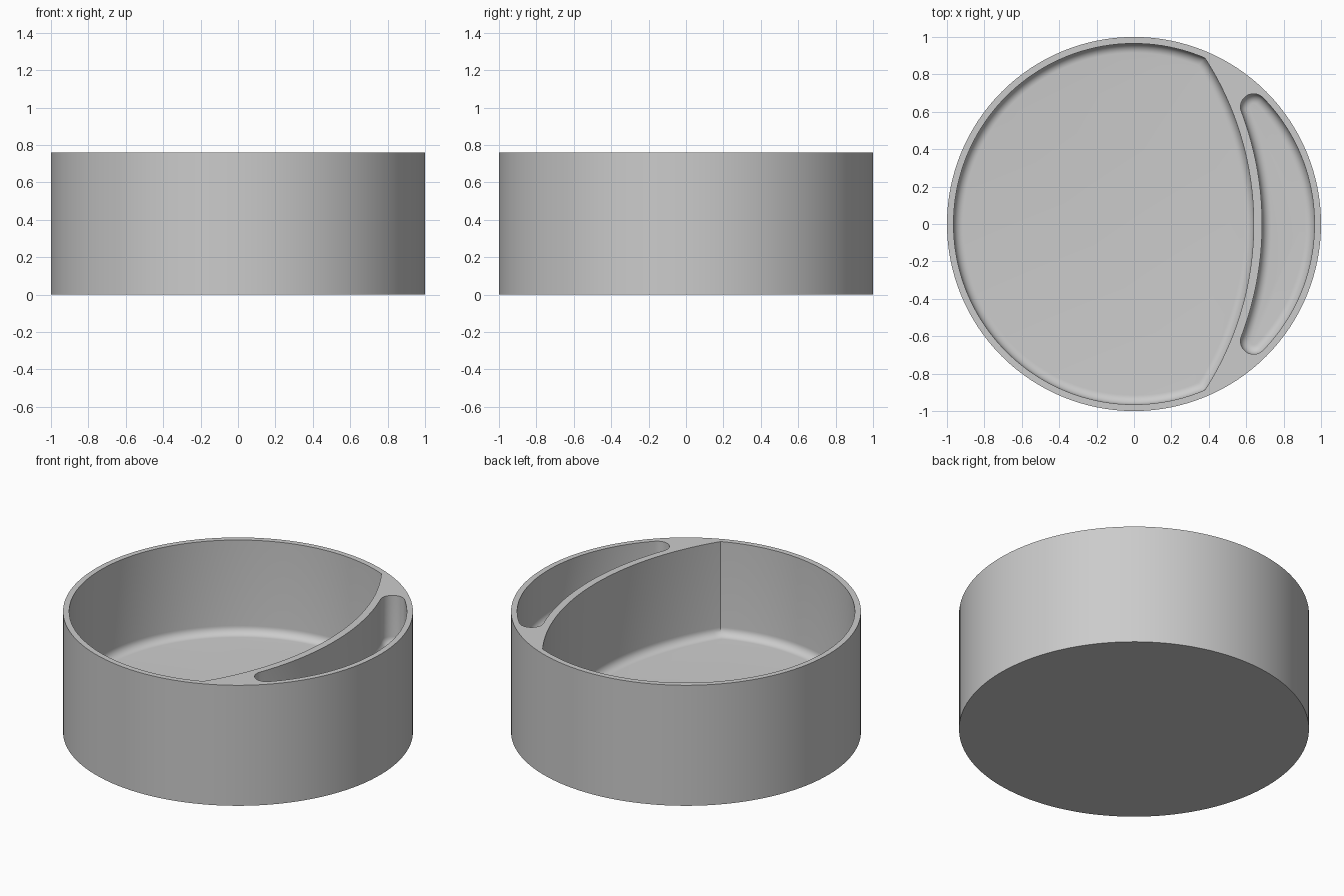
import bpy, bmesh
from math import cos, sin, pi, atan2, sqrt

if "Cube" in bpy.data.objects:
    bpy.data.objects.remove(bpy.data.objects["Cube"], do_unlink=True)

HEIGHT, WALL_R, FILLET = 0.76, 0.965, 0.05

grey = bpy.data.materials.new("plain grey")
grey.use_nodes = True
colour = (0.6, 0.6, 0.6, 1)
grey.diffuse_color = colour
grey.node_tree.nodes["Principled BSDF"].inputs["Base Color"].default_value = colour


def arc(cx, cy, r, a, b, n):
    """n points along an arc, leaving out its last end."""
    return [(cx + r * cos(a + (b - a) * i / n), cy + r * sin(a + (b - a) * i / n))
            for i in range(n)]


def main_outline(inset):
    """Large bowl: round wall closed by the curved divider."""
    r, big = WALL_R - inset, 1.64 - inset
    x = (big * big - r * r - 1) / 2
    y = sqrt(r * r - x * x)
    a, b = atan2(y, x), atan2(y, x + 1)
    return arc(0, 0, r, a, 2 * pi - a, 96) + arc(-1, 0, big, -b, b, 48)


def side_outline(inset):
    """Crescent pocket with rounded ends."""
    end = 0.07
    r, big = WALL_R - end, 1.685 + end
    x = (big * big - r * r - 1) / 2
    y = sqrt(r * r - x * x)
    a, b = atan2(y, x), atan2(y, x + 1)
    return (arc(0, 0, WALL_R - inset, -a, a, 40)
            + arc(x, y, end - inset, a, pi + b, 16)
            + arc(-1, 0, 1.685 + inset, b, -b, 40)
            + arc(x, -y, end - inset, -pi - b, -a, 16))


bm = bmesh.new()


def ring(points, z):
    return [bm.verts.new((x, y, z)) for x, y in points]


def bridge(lower, upper):
    for i in range(len(lower)):
        j = (i + 1) % len(lower)
        bm.faces.new((lower[i], lower[j], upper[j], upper[i]))


def loop_edges(loop):
    return [bm.edges.get((loop[i - 1], loop[i])) for i in range(len(loop))]


def pocket(outline, floor, steps=8):
    """Straight walls, a rounded foot and a flat floor; returns the rim."""
    rim = last = ring(outline(0), HEIGHT)
    for i in range(steps + 1):
        t = pi / 2 * i / steps
        new = ring(outline(FILLET * (1 - cos(t))), floor + FILLET * (1 - sin(t)))
        bridge(new, last)
        last = new
    bm.faces.new(last)
    return rim


# Outer wall and base
circle = arc(0, 0, 1, 0, 2 * pi, 128)
base, top = ring(circle, 0), ring(circle, HEIGHT)
bridge(base, top)
bm.faces.new(base)

# Two pockets, then the flat rim around them
rims = [top, pocket(main_outline, 0.17), pocket(side_outline, 0.45)]
edges = [e for loop in rims for e in loop_edges(loop)]
bmesh.ops.triangle_fill(bm, edges=edges, use_beauty=True, use_dissolve=False)
bmesh.ops.recalc_face_normals(bm, faces=bm.faces[:])

mesh = bpy.data.meshes.new("divided_bowl")
bm.to_mesh(mesh)
bm.free()
mesh.materials.append(grey)
bowl = bpy.data.objects.new("divided_bowl", mesh)
bpy.context.collection.objects.link(bowl)
bpy.ops.object.select_all(action="DESELECT")
bowl.select_set(True)
bpy.context.view_layer.objects.active = bowl
bpy.ops.object.shade_smooth_by_angle(angle=pi / 6)
